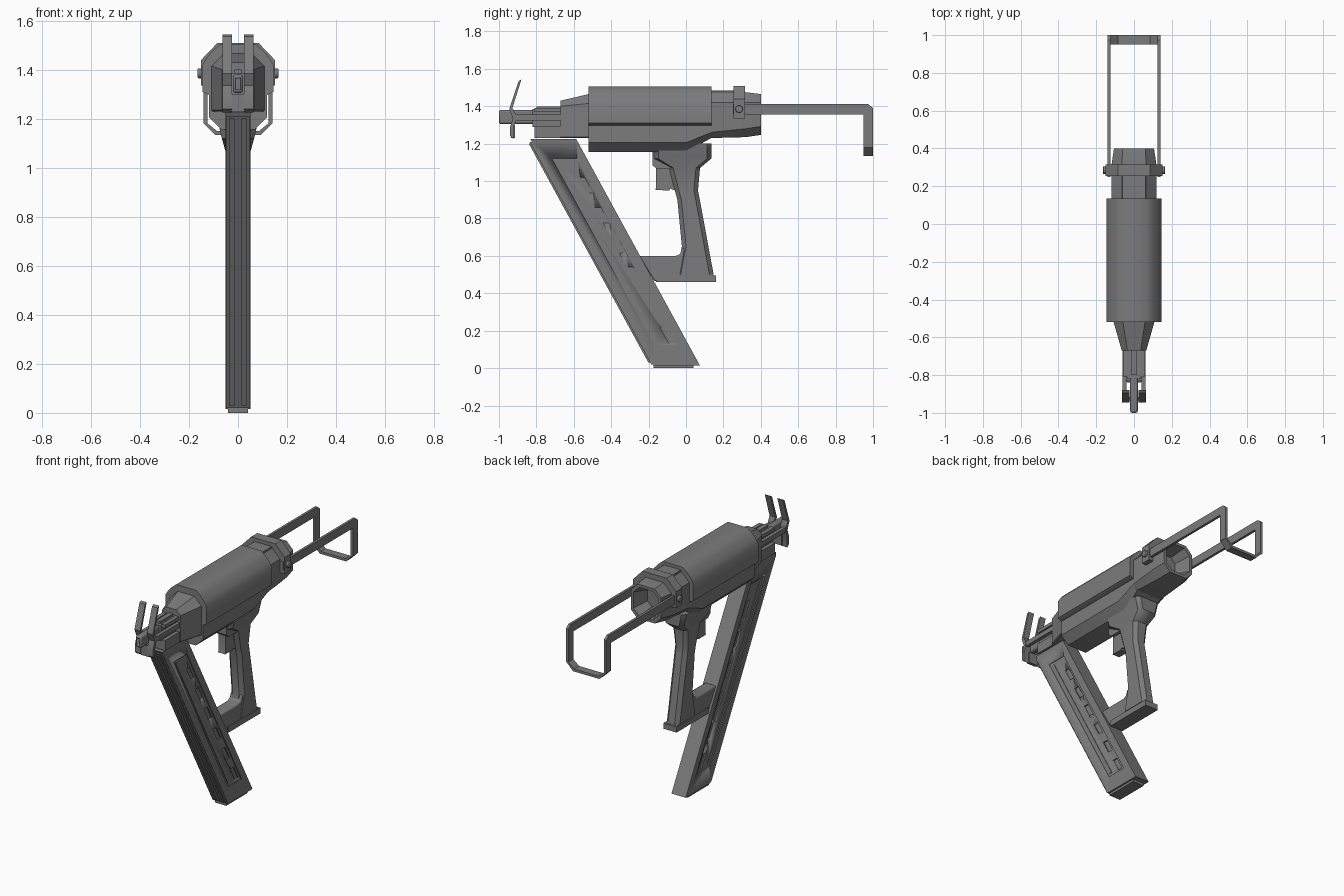
import bpy, bmesh, math
from mathutils import Vector

if "Cube" in bpy.data.objects:
    bpy.data.objects.remove(bpy.data.objects["Cube"])

grey = bpy.data.materials.new("tool grey")
grey.use_nodes = True
grey.diffuse_color = (0.2, 0.2, 0.2, 1)
grey.node_tree.nodes["Principled BSDF"].inputs["Base Color"].default_value = (0.2, 0.2, 0.2, 1)


def finish(name, bm, bevel=0, segments=2, angle=30):
    bmesh.ops.recalc_face_normals(bm, faces=bm.faces)
    mesh = bpy.data.meshes.new(name)
    bm.to_mesh(mesh)
    bm.free()
    mesh.materials.append(grey)
    ob = bpy.data.objects.new(name, mesh)
    bpy.context.collection.objects.link(ob)
    if bevel:
        mod = ob.modifiers.new("edge", "BEVEL")
        mod.width, mod.segments, mod.limit_method = bevel, segments, "ANGLE"
    bpy.ops.object.select_all(action="DESELECT")
    bpy.context.view_layer.objects.active = ob
    ob.select_set(True)
    bpy.ops.object.shade_smooth_by_angle(angle=math.radians(angle))
    return ob


def loft(name, rings, **kw):
    """Skin matching rings of 3D points and cap both ends."""
    bm = bmesh.new()
    loops = [[bm.verts.new(p) for p in ring] for ring in rings]
    for a, b in zip(loops, loops[1:]):
        for i in range(len(a)):
            j = (i + 1) % len(a)
            bm.faces.new((a[i], a[j], b[j], b[i]))
    bm.faces.new(loops[0])
    bm.faces.new(loops[-1])
    return finish(name, bm, **kw)


def side_prism(name, profile, x0, x1, **kw):
    return loft(name, [[(x, y, z) for y, z in profile] for x in (x0, x1)], **kw)


def front_prism(name, profile, y0, y1, **kw):
    return loft(name, [[(x, y, z) for x, z in profile] for y in (y0, y1)], **kw)


def box(name, x0, x1, y0, y1, z0, z1, **kw):
    return side_prism(name, [(y0, z0), (y1, z0), (y1, z1), (y0, z1)], x0, x1, **kw)


def octagon(y, w, z0, z1, top, bottom):
    """Chamfered ring; top and bottom are chamfer sizes."""
    half = [(w - bottom, z0), (w, z0 + bottom), (w, z1 - top), (w - top, z1)]
    return [(x, y, z) for x, z in half] + [(-x, y, z) for x, z in reversed(half)]


def cut(target, cutter):
    mod = target.modifiers.new("cut", "BOOLEAN")
    mod.operation, mod.object, mod.solver = "DIFFERENCE", cutter, "EXACT"
    cutter.hide_render = True
    cutter.hide_set(True)


SIDES = (("right", -1), ("left", 1))

# Main housing: overhanging upper shell and narrower lower shell
upper = [(0.115, 1.295), (0.145, 1.31), (0.145, 1.42), (0.125, 1.452), (0.1, 1.48), (0.07, 1.505)]
front_prism("upper_shell", upper + [(-x, z) for x, z in reversed(upper)], -0.52, 0.135, angle=40)
loft("lower_shell", [octagon(-0.52, 0.118, 1.155, 1.32, 0.01, 0.05),
                     octagon(0.0, 0.118, 1.155, 1.32, 0.01, 0.05),
                     octagon(0.135, 0.118, 1.23, 1.32, 0.01, 0.03)])

# Tapered front neck
loft("front_neck", [octagon(-0.67, 0.065, 1.23, 1.43, 0.03, 0.005),
                    octagon(-0.52, 0.108, 1.23, 1.465, 0.05, 0.005)])

# Nose guides
box("nose_block", -0.058, 0.058, -0.81, -0.66, 1.23, 1.295)
box("nose_core", -0.035, 0.035, -0.82, -0.66, 1.29, 1.385)
box("nose_ridge", -0.015, 0.015, -0.8, -0.66, 1.38, 1.4)
box("driver_tip", -0.02, 0.02, -1.0, -0.78, 1.305, 1.38, bevel=0.01)
tip_slot = box("tip_slot_cutter", -0.009, 0.009, -1.05, -0.93, 1.32, 1.365)
cut(bpy.data.objects["driver_tip"], tip_slot)

# Forked contact foot with its sliding arms
prong = [(-0.945, 1.385), (-0.895, 1.535), (-0.88, 1.543), (-0.928, 1.39),
         (-0.91, 1.355), (-0.91, 1.32), (-0.922, 1.29), (-0.922, 1.225),
         (-0.94, 1.24), (-0.94, 1.29), (-0.925, 1.335)]
for side, s in SIDES:
    side_prism(side + "_contact_prong", prong, s * 0.024, s * 0.064)
    box(side + "_contact_arm", s * 0.04, s * 0.062, -0.92, -0.66, 1.325, 1.355)
    box(side + "_guide_rail", s * 0.03, s * 0.055, -0.81, -0.66, 1.37, 1.392)
box("contact_bridge", -0.03, 0.03, -0.935, -0.915, 1.23, 1.3)

# Slanted magazine with side tracks and slots
SLOPE = 0.546


def slanted(front, back, top, bottom):
    """Side profile parallel to the magazine, as offsets from its front line."""
    at = lambda z, off: (-0.185 - SLOPE * z + off, z)
    return [at(top, front), at(top, back), at(bottom, back), at(bottom, front)]


magazine = side_prism("magazine", slanted(0.022, 0.267, 1.225, 0.015), -0.05, 0.05)
for side, s in SIDES:
    cut(magazine, side_prism(side + "_track_cutter", slanted(0.08, 0.215, 1.12, 0.12),
                             s * 0.044, s * 0.06))
    for i in range(6):
        z = 1.02 - i * 0.16
        cut(magazine, side_prism(f"{side}_slot_cutter_{i + 1}", slanted(0.165, 0.2, z, z - 0.085),
                                 s * 0.036, s * 0.06))
    side_prism(side + "_magazine_rib", slanted(0.095, 0.115, 1.1, 0.14), s * 0.04, s * 0.048)
    side_prism(side + "_front_rail", slanted(0.0, 0.03, 1.2, 0.03), s * 0.015, s * 0.037)
side_prism("front_spine", slanted(0.01, 0.03, 1.21, 0.02), -0.048, 0.048)
box("magazine_base", -0.04, 0.04, -0.175, 0.04, 0, 0.02)

# Grip, lofted from top to bottom
grip = []
for z, y0, y1, w in ((1.2, -0.17, 0.135, 0.085), (1.12, -0.17, 0.135, 0.066),
                     (1.07, -0.09, 0.075, 0.052), (0.95, -0.06, 0.064, 0.045),
                     (0.9, -0.046, 0.074, 0.045), (0.65, -0.022, 0.12, 0.045),
                     (0.61, -0.03, 0.127, 0.045), (0.5, -0.05, 0.148, 0.045)):
    c = 0.022
    ring = [(w - c, y0), (w, y0 + c), (w, y1 - c), (w - c, y1)]
    grip.append([(x, y, z) for x, y in ring] + [(-x, y, z) for x, y in reversed(ring)])
loft("grip", grip, angle=40)
side_prism("trigger_housing", [(-0.18, 1.17), (-0.18, 1.085), (-0.155, 1.065),
                               (-0.03, 1.065), (-0.03, 1.17)], -0.045, 0.045)
side_prism("trigger", [(-0.16, 1.08), (-0.16, 0.965), (-0.165, 0.952), (-0.09, 0.95),
                       (-0.085, 0.96), (-0.06, 0.95), (-0.05, 1.08)], -0.025, 0.025)
side_prism("lower_bridge", [(-0.25, 0.6), (-0.055, 0.6), (-0.03, 0.61), (-0.018, 0.645),
                            (0.04, 0.6), (0.15, 0.495), (0.15, 0.465), (-0.17, 0.465)],
           -0.04, 0.04, bevel=0.008)
box("grip_foot", -0.046, 0.046, -0.16, 0.16, 0.46, 0.496)

# Rear housing with hollow exhaust end
loft("rear_housing", [octagon(0.13, 0.118, 1.23, 1.475, 0.055, 0.03),
                      octagon(0.32, 0.118, 1.235, 1.475, 0.055, 0.045),
                      octagon(0.4, 0.106, 1.247, 1.465, 0.045, 0.045),
                      octagon(0.4, 0.088, 1.265, 1.447, 0.04, 0.04),
                      octagon(0.3, 0.06, 1.29, 1.42, 0.03, 0.03)])
box("rear_top_plate", -0.06, 0.06, 0.13, 0.3, 1.46, 1.485)

# Collar that carries the hanging hook
band = [(0.15, 1.335), (0.15, 1.44), (0.085, 1.508)]
inner = [(0.11, 1.335), (0.11, 1.42), (0.06, 1.465)]
mirrored = lambda pts: [(-x, z) for x, z in reversed(pts)]
front_prism("hook_collar", band + mirrored(band) + [(-x, z) for x, z in inner] + inner[::-1],
            0.253, 0.315)

# Hanging hook: flat arms, drop legs and chamfered cross bar
arm = [(0.25, 1.357), (0.95, 1.357), (0.95, 1.18), (1.0, 1.18),
       (1.0, 1.39), (0.975, 1.411), (0.25, 1.411)]
for side, s in SIDES:
    side_prism(side + "_hook_arm", arm, s * 0.125, s * 0.141)
    bm = bmesh.new()
    bmesh.ops.create_cone(bm, cap_ends=True, segments=16, radius1=0.02, radius2=0.02, depth=0.04)
    bolt = finish(side + "_hook_bolt", bm, bevel=0.004)
    bolt.location = Vector((s * 0.145, 0.284, 1.385))
    bolt.rotation_euler.y = math.pi / 2
outer = [(0.141, 1.182), (0.092, 1.133)]
inside = [(0.125, 1.182), (0.085, 1.149)]
front_prism("hook_cross_bar", outer + mirrored(outer) + [(-x, z) for x, z in inside] + inside[::-1],
            0.95, 1.0)
